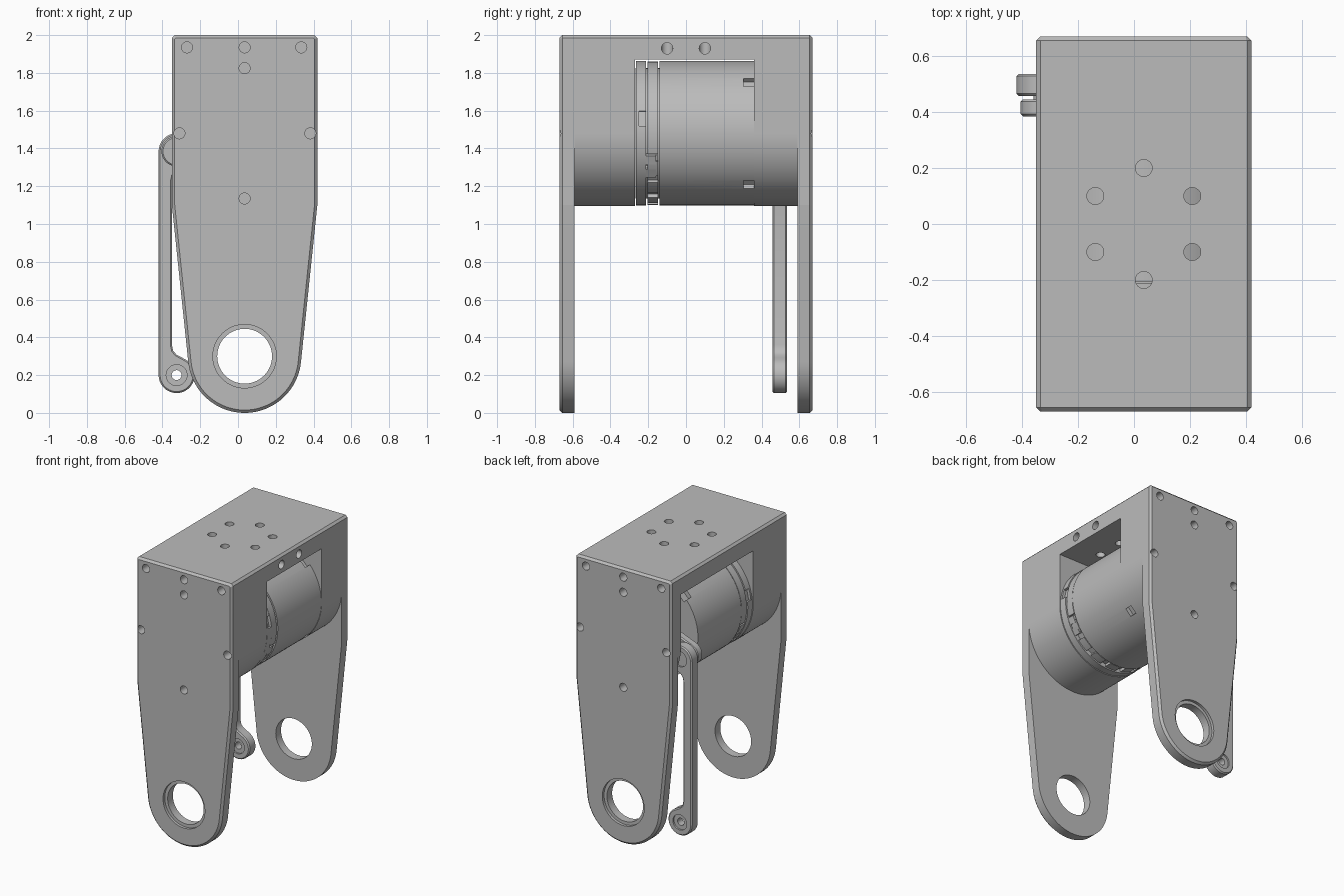
import bpy, bmesh
from math import sin, cos, pi, radians, atan2, acos, hypot
from mathutils import Matrix, Vector

if "Cube" in bpy.data.objects:
    bpy.data.objects.remove(bpy.data.objects["Cube"], do_unlink=True)

grey = bpy.data.materials.new("machined_grey")
grey.use_nodes = True
grey.diffuse_color = (0.5, 0.5, 0.5, 1)
grey.node_tree.nodes["Principled BSDF"].inputs["Base Color"].default_value = (0.5, 0.5, 0.5, 1)

CX, HALF, TOP = 0.035, 0.385, 2.0      # housing centre, half width, top
AXIS_Z = 1.48                          # motor axis height
WALL, OUT = 0.59, 0.67                 # inner and outer plate planes
CH = 0.015                             # chamfer


def arc(cx, cz, r, a0, a1, n):
    return [(cx + r * cos(radians(a0 + (a1 - a0) * i / n)),
             cz + r * sin(radians(a0 + (a1 - a0) * i / n))) for i in range(n + 1)]


def circle(cx, cz, r, n=80):
    return arc(cx, cz, r, 0, 360, n)[:-1]


def finish(name, bm, angle=30):
    bmesh.ops.recalc_face_normals(bm, faces=bm.faces)
    me = bpy.data.meshes.new(name)
    bm.to_mesh(me)
    bm.free()
    me.materials.append(grey)
    ob = bpy.data.objects.new(name, me)
    bpy.context.collection.objects.link(ob)
    smooth(ob, angle)
    return ob


def smooth(ob, angle):
    ob.data.shade_smooth()
    ob.data.set_sharp_from_angle(angle=radians(angle))


def prism(name, pts, y0, y1, chamfer=0, planes=(), angle=30):
    """Extrude an x-z outline from y0 to y1, chamfering the rims on given planes."""
    bm = bmesh.new()
    face = bm.faces.new([bm.verts.new((x, y0, z)) for x, z in pts])
    new = bmesh.ops.extrude_face_region(bm, geom=[face])["geom"]
    bmesh.ops.translate(bm, vec=(0, y1 - y0, 0),
                        verts=[v for v in new if isinstance(v, bmesh.types.BMVert)])
    bmesh.ops.recalc_face_normals(bm, faces=bm.faces)
    rim = [e for e in bm.edges
           if any(all(abs(v.co.y - p) < 1e-5 for v in e.verts) for p in planes)]
    if rim:
        bmesh.ops.bevel(bm, geom=rim, offset=chamfer, segments=1, affect='EDGES', profile=0.5)
    return finish(name, bm, angle)


def box(name, lo, hi, turn=0):
    """Box given by corners, optionally turned about the motor axis."""
    lo, hi = Vector(lo), Vector(hi)
    bm = bmesh.new()
    bmesh.ops.create_cube(bm, size=1)
    bmesh.ops.transform(bm, matrix=Matrix.Translation((lo + hi) / 2) @ Matrix.Diagonal((hi - lo).to_4d()),
                        verts=bm.verts)
    if turn:
        pivot = Vector((CX, 0, AXIS_Z))
        bmesh.ops.rotate(bm, cent=pivot, matrix=Matrix.Rotation(radians(-turn), 3, 'Y'), verts=bm.verts)
    return finish(name, bm)


def rod(name, centre, axis, r, length):
    bm = bmesh.new()
    bmesh.ops.create_cone(bm, cap_ends=True, segments=80, radius1=r, radius2=r, depth=length)
    turn = Vector((0, 0, 1)).rotation_difference(Vector(axis)).to_matrix().to_4x4()
    bmesh.ops.transform(bm, matrix=Matrix.Translation(centre) @ turn, verts=bm.verts)
    return finish(name, bm)


def cut(ob, cutters, angle=30):
    """Subtract each cutter in turn and discard it."""
    for c in cutters:
        c.hide_render = True
        mod = ob.modifiers.new("cut", 'BOOLEAN')
        mod.operation, mod.solver, mod.object = 'DIFFERENCE', 'EXACT', c
        bpy.context.view_layer.update()
        dg = bpy.context.evaluated_depsgraph_get()
        me = bpy.data.meshes.new_from_object(ob.evaluated_get(dg))
        ob.modifiers.clear()
        ob.data = me
        bpy.data.objects.remove(c, do_unlink=True)
    smooth(ob, angle)


# Shared chamfered top corners of the housing and plates
left, right = CX - HALF, CX + HALF
top_edge = [(right, TOP - CH), (right - CH, TOP), (left + CH, TOP), (left, TOP - CH)]

# Housing: square top with a half-round belly
housing = prism("housing", top_edge + arc(CX, AXIS_Z, HALF, 180, 360, 64), -WALL, WALL)
cut(housing, [box("window", (-1, -0.27, 0.9), (1, 0.36, 1.87)),
              box("linkage_opening", (-1, 0.3, 0.9), (0, 0.56, 1.87))])
cut(housing, [rod("top_hole", (CX + 0.2 * cos(radians(a)), 0.2 * sin(radians(a)), 1.95),
                  (0, 0, 1), 0.03, 0.4) for a in range(30, 390, 60)])
cut(housing, [rod("side_hole", (0.36, y, 1.93), (1, 0, 0), 0.03, 0.32) for y in (-0.1, 0.1)])

# End plates: straight upper part tapering tangentially to a round eye
EYE_Z, EYE_R, SHOULDER = 0.3, 0.3, 1.1
rise = SHOULDER - EYE_Z
tangent = (atan2(rise, HALF) - acos(EYE_R / hypot(HALF, rise))) * 180 / pi
outline = (top_edge + [(left, SHOULDER)]
           + arc(CX, EYE_Z, EYE_R, 180 - tangent, 360 + tangent, 48) + [(right, SHOULDER)])
screws = [(-0.27, 1.935), (CX, 1.935), (0.335, 1.935), (CX, 1.825),
          (-0.31, AXIS_Z), (0.383, AXIS_Z), (CX, 1.135)]
for side, name in ((-1, "front_plate"), (1, "back_plate")):
    plate = prism(name, outline, side * WALL, side * OUT, CH, (side * OUT,), 5)
    holes = [rod("screw_hole", (x, side * 0.66, z), (0, 1, 0), 0.029, 0.12) for x, z in screws]
    holes += [rod("eye", (CX, side * 0.63, EYE_Z), (0, 1, 0), 0.145, 0.3),
              rod("eye_step", (CX, side * OUT, EYE_Z), (0, 1, 0), 0.168, 0.04)]
    cut(plate, holes, 5)

# Motor: can, core and two end rings with notches
R = 0.383
can = prism("motor_can", circle(CX, AXIS_Z, R), -0.14, 0.36)
cut(can, [box("notch", (CX + R - 0.03, 0.305, AXIS_Z - 0.03), (CX + R + 0.1, 0.4, AXIS_Z + 0.03), a)
          for a in (45, 135, 225, 315)])
prism("motor_core", circle(CX, AXIS_Z, 0.345), -0.268, 0.3)
end_ring = prism("motor_end_ring", circle(CX, AXIS_Z, R), -0.265, -0.212)
cut(end_ring, [box("notch", (CX + R - 0.02, -0.25, AXIS_Z - 0.04), (CX + R + 0.1, -0.1, AXIS_Z + 0.04), a)
               for a in (12, 168)])
mid_ring = prism("motor_mid_ring", circle(CX, AXIS_Z, R - 0.004), -0.205, -0.148)
cut(mid_ring, [box("gap", (CX + R - 0.025, -0.22, AXIS_Z - 0.022), (CX + R + 0.1, -0.13, AXIS_Z + 0.022), a)
               for a in range(200, 350, 20)])
for i, a in enumerate((-22, -34, -146, -158)):
    box(f"motor_terminal_{i + 1}", (CX + 0.33, -0.24, AXIS_Z - 0.025),
        (CX + R - 0.003, -0.16, AXIS_Z + 0.025), a)

# Crank on the motor shaft
PIN_X, PIN_Z = -0.325, 1.385
lean = atan2(PIN_Z - AXIS_Z, PIN_X - CX) * 180 / pi
reach = hypot(PIN_Z - AXIS_Z, PIN_X - CX)
flare = acos((0.12 - 0.08) / reach) * 180 / pi
prism("crank", arc(PIN_X, PIN_Z, 0.08, lean - flare, lean + flare, 32)
      + arc(CX, AXIS_Z, 0.12, lean + flare, lean + 360 - flare, 40), 0.385, 0.445, 0.008, (0.385, 0.445))
rod("motor_shaft", (CX, 0.41, AXIS_Z), (0, 1, 0), 0.08, 0.12)
rod("crank_pin", (PIN_X, 0.455, PIN_Z), (0, 1, 0), 0.035, 0.13)

# Connecting link: offset bar with a round boss at each end
LOW_Z = 0.2
lower = arc(PIN_X, LOW_Z, 0.095, 180, 420, 48) + [(-0.3, 0.295), (-0.325, 0.308), (-0.343, 0.328), (-0.35, 0.36)]
upper = [(x, LOW_Z + PIN_Z - z) for x, z in reversed(lower)]
link = prism("connecting_link", lower + upper, 0.458, 0.536, 0.008, (0.458, 0.536))
cut(link, [rod("recess", (PIN_X, y, z), (0, 1, 0), 0.055, 0.024)
           for y in (0.458, 0.536) for z in (LOW_Z, PIN_Z)]
    + [rod("link_hole", (PIN_X, 0.5, LOW_Z), (0, 1, 0), 0.026, 0.3)])
